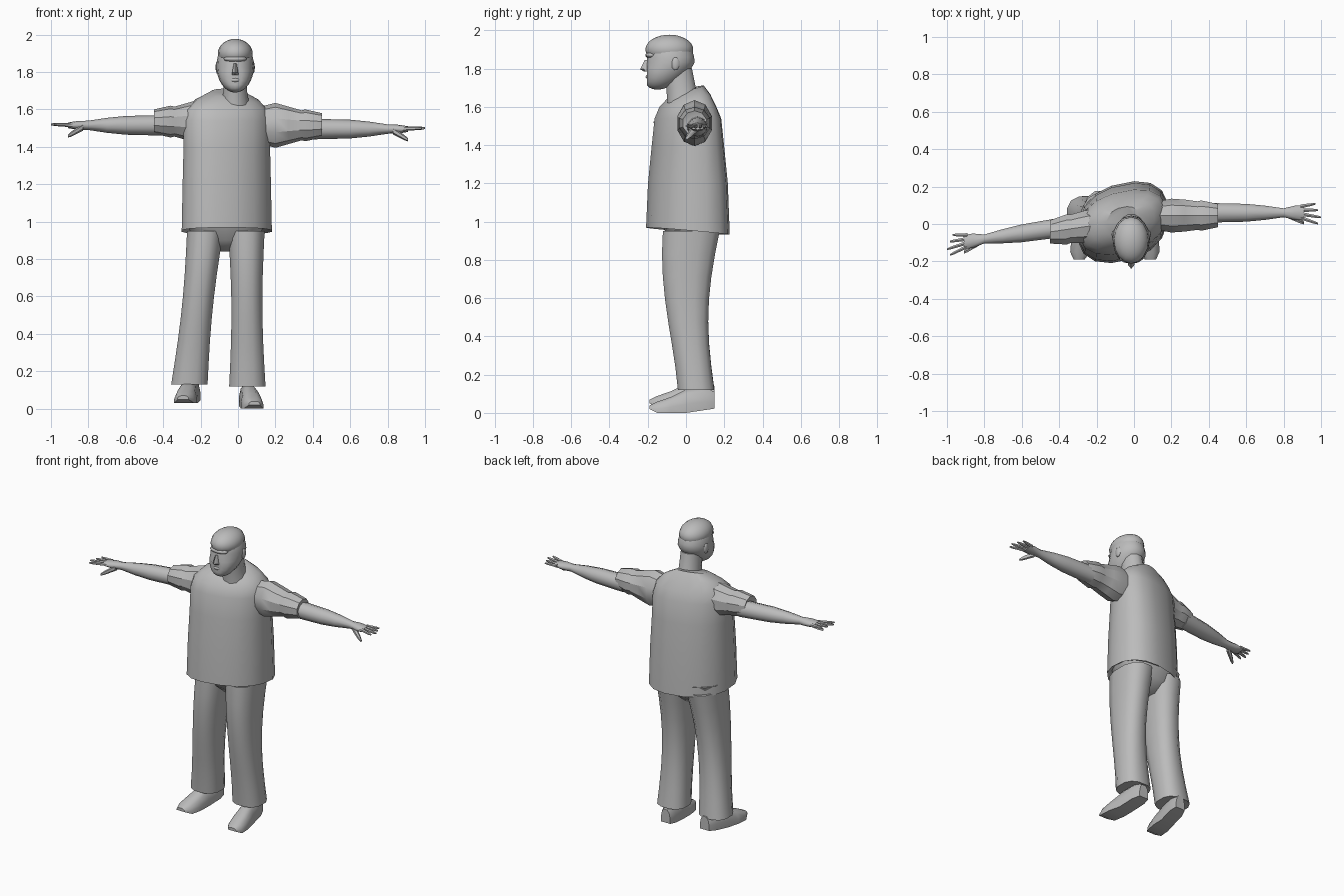
import bpy, bmesh, math
from mathutils import Vector

cube = bpy.data.objects.get("Cube")
if cube:
    bpy.data.objects.remove(cube)

shade = (0.5, 0.5, 0.5, 1)
grey = bpy.data.materials.new("plain grey")
grey.use_nodes = True
grey.diffuse_color = shade
grey.node_tree.nodes["Principled BSDF"].inputs["Base Color"].default_value = shade


def finish(name, bm, bend, crease):
    """Bend the shape by a rule, then link it as a smooth shaded object."""
    for vert in bm.verts:
        if bend:
            vert.co = bend(*vert.co)
    bmesh.ops.recalc_face_normals(bm, faces=bm.faces)
    mesh = bpy.data.meshes.new(name)
    bm.to_mesh(mesh)
    bm.free()
    mesh.materials.append(grey)
    part = bpy.data.objects.new(name, mesh)
    bpy.context.collection.objects.link(part)
    bpy.ops.object.select_all(action="DESELECT")
    part.select_set(True)
    bpy.context.view_layer.objects.active = part
    bpy.ops.object.shade_smooth_by_angle(angle=math.radians(crease))


def loft(name, axis, centre, rows, sides=12, box=1, bend=None, crease=45):
    """Skin oval rings along an axis; a row is a position and two half widths."""
    bm = bmesh.new()
    rings = []
    for along, half_u, half_v in rows:
        ring = []
        for step in range(sides):
            turn = math.tau * (step + 0.5) / sides
            c, s = math.cos(turn), math.sin(turn)
            u = centre[0] + half_u * math.copysign(abs(c) ** box, c)
            v = centre[1] + half_v * math.copysign(abs(s) ** box, s)
            spot = {"x": (along, u, v), "y": (u, along, v), "z": (u, v, along)}[axis]
            ring.append(bm.verts.new(spot))
        rings.append(ring)
    for low, high in zip(rings, rings[1:]):
        for i in range(sides):
            bm.faces.new((low[i - 1], low[i], high[i], high[i - 1]))
    bm.faces.new(rings[0])
    bm.faces.new(rings[-1])
    finish(name, bm, bend, crease)


def blob(name, centre, radii, bend=None, segments=16):
    """Rounded ball with its own radius on each axis."""
    bm = bmesh.new()
    bmesh.ops.create_uvsphere(bm, u_segments=segments, v_segments=segments, radius=1)
    for vert in bm.verts:
        vert.co = Vector(centre) + vert.co * Vector(radii)
    finish(name, bm, bend, 60)


# Loose shirt, turned slightly, its hem and collar dipping with the body
def drape(x, y, z):
    hem = max(0, 1.1 - z) * -0.6
    collar = max(0, z - 1.6) * 3
    return x, y + 0.2 * (x + 0.06), z + (hem + collar) * (y - 0.01)


loft("shirt", "z", (-0.06, 0.01), [
    (0.98, 0.21, 0.18), (0.95, 0.245, 0.21), (1.2, 0.24, 0.2), (1.4, 0.235, 0.18),
    (1.54, 0.235, 0.165), (1.6, 0.22, 0.14), (1.65, 0.17, 0.11), (1.69, 0.09, 0.08),
], sides=16, box=0.85, bend=drape)

# Trousers: hips, then two legs with fuller hems and seat
loft("hips", "z", (-0.065, 0.03), [
    (0.84, 0.07, 0.05), (0.9, 0.17, 0.12), (1, 0.22, 0.16),
], sides=14, box=0.8)


def trouser_leg(name, hem_x, hip_x, hem_z):
    def hang(x, y, z):
        t = (z - hem_z) / (0.95 - hem_z)
        front = -0.045 - 0.08 * t * t * (3 - 2 * t) - 0.02 * math.sin(math.pi * t)
        back = 0.15 + 0.03 * t - 0.045 * math.sin(math.pi * t)
        depth = (y + 1) / 2
        return x + hem_x + (hip_x - hem_x) * t, front + (back - front) * depth, z

    steps = 7
    rows = []
    for step in range(steps + 1):
        t = step / steps
        rows.append((hem_z + (0.95 - hem_z) * t, 0.1 - 0.015 * math.sin(math.pi * t), 1))
    loft(name, "z", (0, 0), rows, box=0.8, bend=hang)


trouser_leg("left_trouser_leg", 0.05, 0.045, 0.12)
trouser_leg("right_trouser_leg", -0.26, -0.175, 0.13)


# Flat soled shoes, the right one standing a little higher
def shoe(name, middle, lift, splay):
    def stand(x, y, z):
        spring = 0.15 * max(0, y) + 0.5 * max(0, -0.15 - y)
        return x + middle + splay * y, y, max(z, 0) + lift + spring

    loft(name, "y", (0, 0), [
        (0.15, 0.035, 0.09), (0.1, 0.05, 0.12), (0, 0.05, 0.125),
        (-0.08, 0.06, 0.085), (-0.15, 0.055, 0.06), (-0.19, 0.03, 0.02),
    ], box=0.75, bend=stand)


shoe("left_shoe", 0.065, 0, -0.12)
shoe("right_shoe", -0.265, 0.03, 0.15)


# Arms: cuffed sleeve, forearm with palm, fanned fingers and thumb
def build_arm(side):
    def pose(x, y, z):
        # The right arm mirrors the left, swung forward and slightly raised
        if side == "right":
            return -x, y - 0.02 - 0.15 * x, z + 0.02
        return x, y, z

    def digit(name, root, reach, thick, slope_y, slope_z):
        def fan(x, y, z):
            out = x - root[0]
            return pose(x, y + slope_y * out, z + slope_z * out)

        rows = [(root[0], thick, thick), (reach - 0.02, thick * 0.7, thick * 0.7),
                (reach, thick * 0.4, thick * 0.4)]
        loft(f"{side}_{name}", "x", root[1:], rows, sides=6, bend=fan)

    loft(side + "_sleeve", "x", (0.045, 1.515), [
        (0.08, 0.07, 0.09), (0.2, 0.095, 0.12), (0.27, 0.09, 0.1), (0.34, 0.08, 0.08),
        (0.36, 0.085, 0.085), (0.45, 0.065, 0.065), (0.44, 0.04, 0.04),
    ], sides=10, bend=pose, crease=30)
    loft(side + "_arm", "x", (0.06, 1.495), [
        (0.4, 0.055, 0.055), (0.6, 0.05, 0.05), (0.7, 0.04, 0.04),
        (0.8, 0.025, 0.025), (0.86, 0.04, 0.023), (0.91, 0.04, 0.015),
    ], sides=10, bend=pose)
    for n, name in enumerate(("index", "middle", "ring", "little")):
        root = (0.89, 0.034 + 0.02 * n, 1.497)
        digit(name + "_finger", root, 1 - 0.015 * abs(n - 1), 0.012, 0.17 * (n - 2), 0.03)
    digit("thumb", (0.83, 0.045, 1.485), 0.91, 0.02, -0.5, -0.6)


build_arm("left")
build_arm("right")

# Neck leaning forward under the head
loft("neck", "z", (-0.015, -0.01), [(1.62, 0.08, 0.09), (1.7, 0.065, 0.08), (1.8, 0.065, 0.08)],
     bend=lambda x, y, z: (x, y - 0.2 * (z - 1.62), z))


# Head with a flattened face and a jaw pushed forward
def jaw(x, y, z):
    return x, max(y - 0.5 * max(0, 1.83 - z), -0.205), z


blob("head", (-0.015, -0.08, 1.832), (0.1, 0.125, 0.142), jaw)
blob("hair", (-0.015, -0.087, 1.9), (0.093, 0.125, 0.077))

# Face: tapered nose, lips, brow and ears
loft("nose", "z", (-0.015, -0.2), [(1.785, 0.02, 0.02), (1.797, 0.019, 0.04), (1.845, 0.009, 0.015)],
     sides=6)
blob("lips", (-0.015, -0.195, 1.757), (0.03, 0.016, 0.013), segments=8)
blob("brow", (-0.015, -0.18, 1.87), (0.065, 0.032, 0.018), segments=10)
for side, sign in (("left", 1), ("right", -1)):
    blob(side + "_ear", (-0.015 + sign * 0.095, -0.055, 1.825), (0.01, 0.022, 0.034), segments=8)
